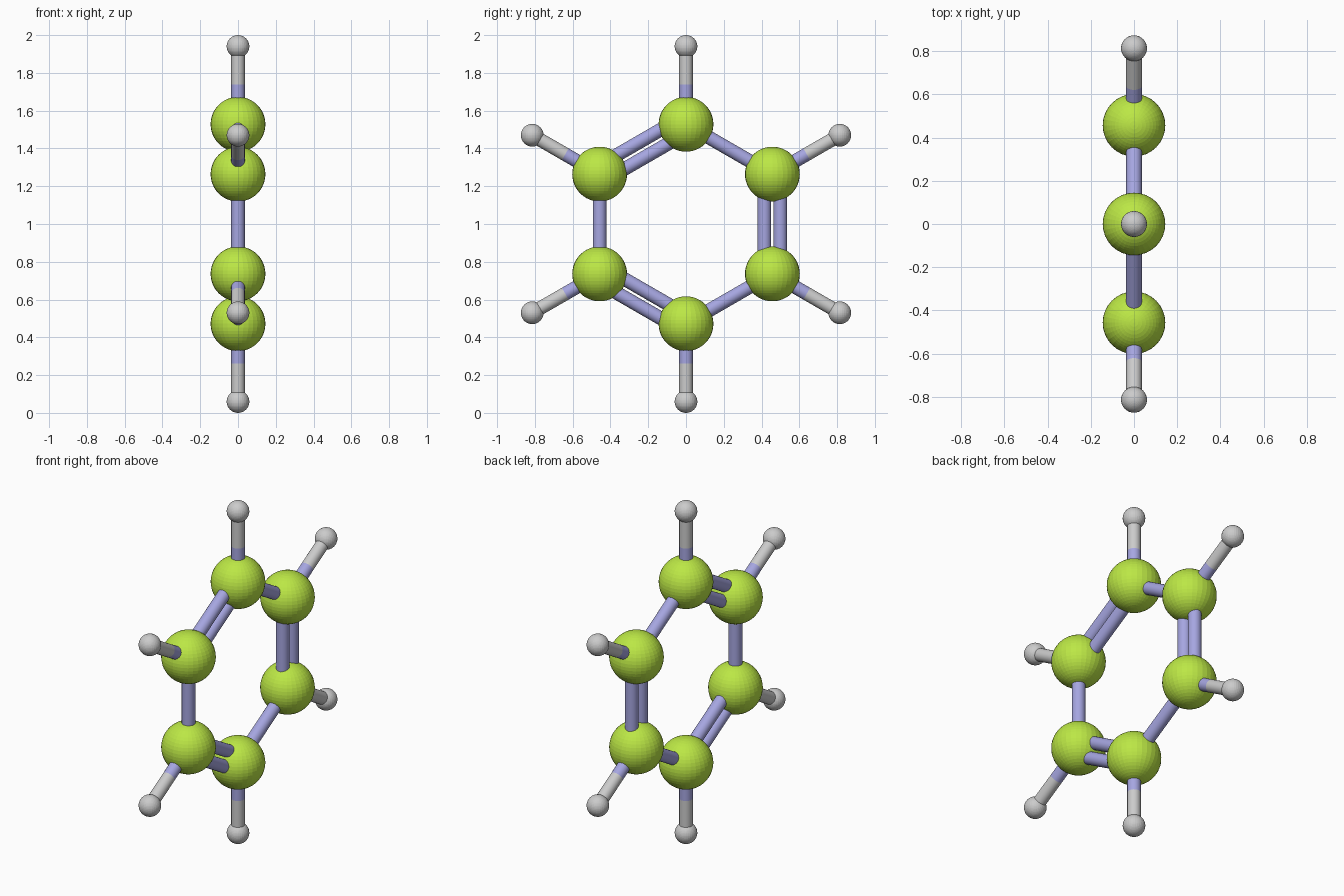
import bpy
from math import sin, cos, pi
from mathutils import Vector

if "Cube" in bpy.data.objects:
    bpy.data.objects.remove(bpy.data.objects["Cube"])

CENTRE = Vector((0, 0, 1.0))
RING_R, OUTER_R = 0.528, 0.94
BIG_R, SMALL_R, ROD_R, PAIR_GAP = 0.145, 0.06, 0.036, 0.042


def material(name, rgb):
    m = bpy.data.materials.new(name)
    m.diffuse_color = (*rgb, 1)
    m.use_nodes = True
    m.node_tree.nodes["Principled BSDF"].inputs["Base Color"].default_value = m.diffuse_color
    return m


green = material("green", (0.50, 0.80, 0.06))
lavender = material("lavender", (0.38, 0.38, 0.75))


def finish(name, mat):
    ob = bpy.context.object
    ob.name = name
    if mat:
        ob.data.materials.append(mat)
    return ob


def ball(name, loc, r, mat=None):
    bpy.ops.mesh.primitive_uv_sphere_add(segments=32, ring_count=24, radius=r, location=loc)
    return finish(name, mat)


def rod(name, a, b, mat=None):
    d = b - a
    bpy.ops.mesh.primitive_cylinder_add(vertices=24, radius=ROD_R, depth=d.length,
                                        location=(a + b) / 2)
    ob = finish(name, mat)
    ob.rotation_euler = d.to_track_quat('Z', 'Y').to_euler()
    bpy.ops.object.shade_smooth_by_angle()


def spot(i, r):
    a = i * pi / 3
    return CENTRE + Vector((0, r * sin(a), r * cos(a)))


for i in range(6):
    inner, outer = spot(i, RING_R), spot(i, OUTER_R)
    middle = (inner + outer) / 2 + (outer - inner) * 0.01
    # atoms
    ball(f"ring_atom_{i}", inner, BIG_R, green)
    ball(f"outer_atom_{i}", outer, SMALL_R)
    # two-tone outward bond
    rod(f"outer_bond_inner_half_{i}", inner, middle, lavender)
    rod(f"outer_bond_outer_half_{i}", middle, outer)
    # ring bonds, alternating single and double
    nxt = spot(i + 1, RING_R)
    if i % 2:
        side = ((inner + nxt) / 2 - CENTRE).normalized() * PAIR_GAP
        for s in (-1, 1):
            rod(f"double_bond_{i}_{'inner' if s < 0 else 'outer'}",
                inner + side * s, nxt + side * s, lavender)
    else:
        rod(f"single_bond_{i}", inner, nxt, lavender)
